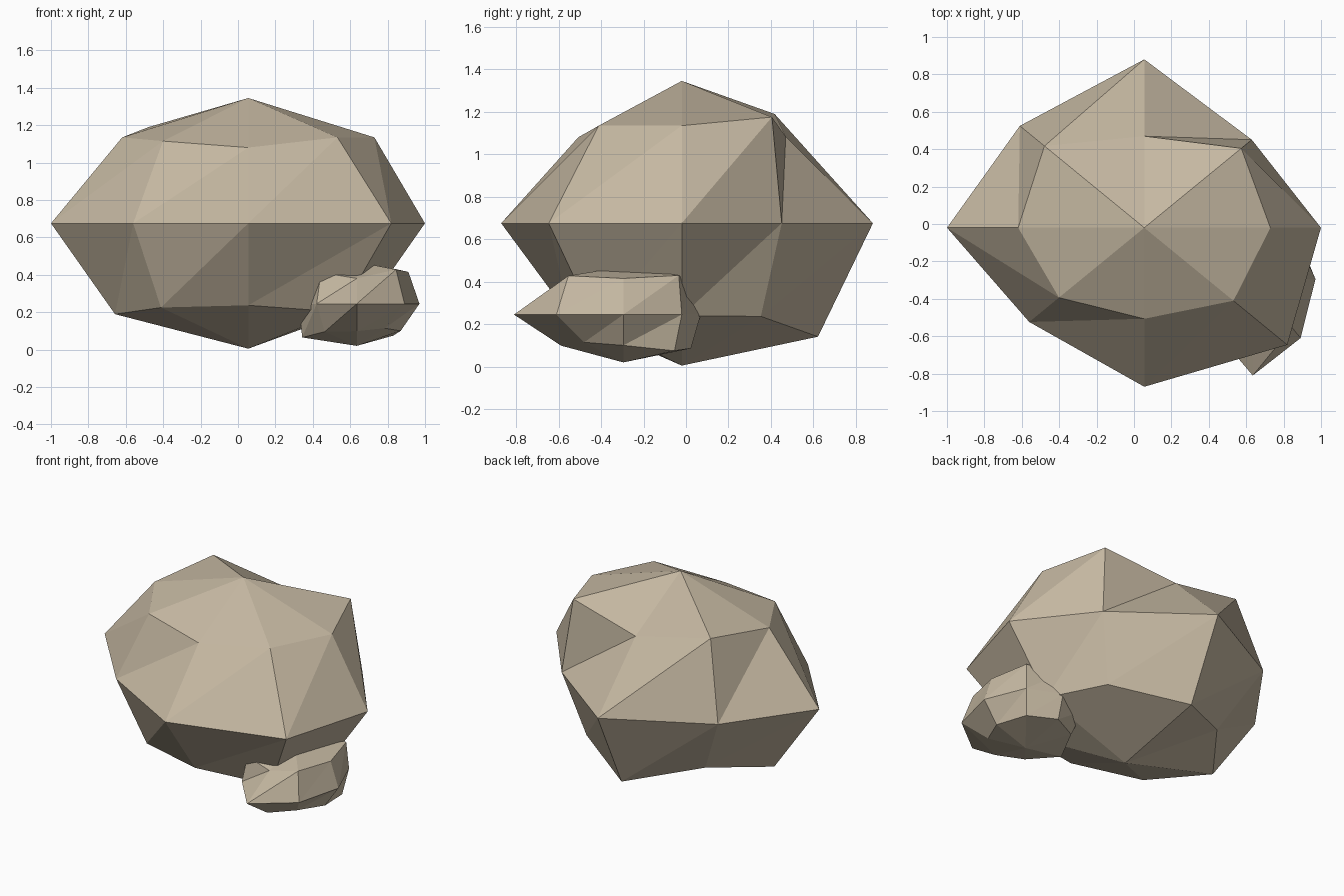
import bpy, bmesh, math
from mathutils import Vector

if "Cube" in bpy.data.objects:
    bpy.data.objects.remove(bpy.data.objects["Cube"])

stone = bpy.data.materials.new("tan_stone")
stone.diffuse_color = (0.56, 0.48, 0.36, 1)
stone.use_nodes = True
stone.node_tree.nodes["Principled BSDF"].inputs["Base Color"].default_value = stone.diffuse_color


def rock(name, centre, radii, rings):
    """Eight-sided, four-band ellipsoid; each ring lists radial bumps
    counter-clockwise from +x, rings run from low to high."""
    bm = bmesh.new()
    c, r = Vector(centre), Vector(radii)

    def point(lat, lon, k):
        d = Vector((math.cos(lat) * math.cos(lon),
                    math.cos(lat) * math.sin(lon), math.sin(lat)))
        return bm.verts.new(c + d * r * k)

    bottom = point(-math.pi / 2, 0, 1)
    top = point(math.pi / 2, 0, 1)
    loops = [[point((j - 1) * math.pi / 4, i * math.pi / 4, k)
              for i, k in enumerate(ring)] for j, ring in enumerate(rings)]
    for i in range(8):
        n = (i + 1) % 8
        bm.faces.new((bottom, loops[0][n], loops[0][i]))
        bm.faces.new((top, loops[2][i], loops[2][n]))
        # Facet each side panel along the same diagonal
        for lo, hi in zip(loops, loops[1:]):
            bm.faces.new((lo[i], lo[n], hi[n]))
            bm.faces.new((lo[i], hi[n], hi[i]))
    mesh = bpy.data.meshes.new(name)
    bm.to_mesh(mesh)
    bm.free()
    mesh.materials.append(stone)
    bpy.context.collection.objects.link(bpy.data.objects.new(name, mesh))


# Main boulder
rock("large_rock", (0.055, -0.02, 0.675), (0.983, 0.805, 0.67), [
    (0.92, 0.925, 1.127, 0.90, 1.025, 0.95, 0.925, 1.0),
    (0.961, 0.827, 1.118, 0.957, 1.073, 0.885, 1.056, 1.10),
    (0.97, 1.055, 0.86, 1.086, 0.97, 0.928, 0.855, 0.97)])

# Small stone tucked under the front right side
rock("small_rock", (0.635, -0.295, 0.245), (0.365, 0.45, 0.225), [
    (0.91, 1.07, 1.0, 1.0, 1.13, 0.94, 0.92, 0.82),
    (0.918, 0.865, 0.81, 0.9, 0.85, 0.83, 1.144, 0.99),
    (1.07, 1.16, 1.0, 1.0, 1.0, 1.05, 0.85, 1.15)])
